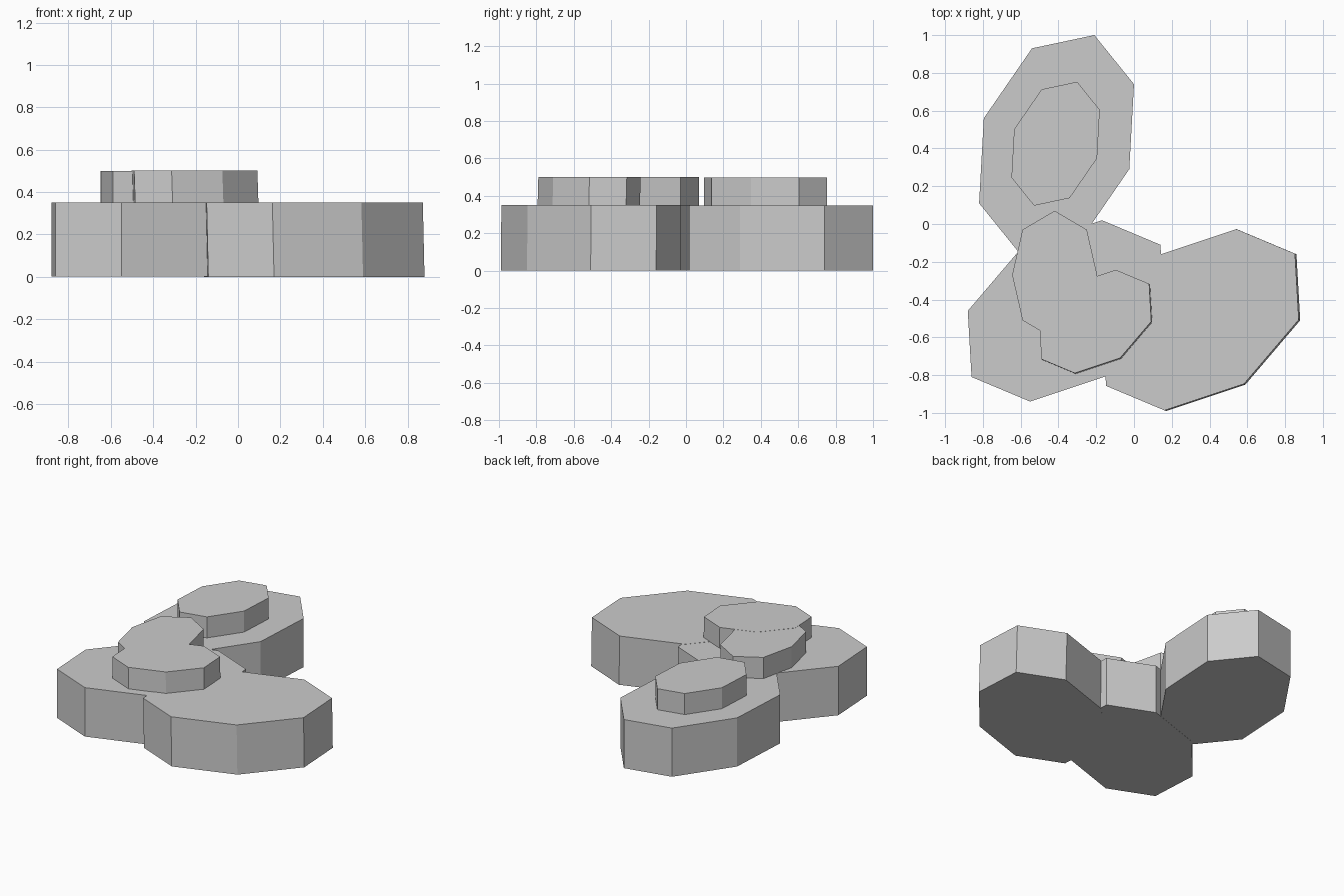
import bpy, bmesh

if "Cube" in bpy.data.objects:
    bpy.data.objects.remove(bpy.data.objects["Cube"])

# Half outlines of the octagons; the other half is the point reflection
LONG = [(-0.13, 0.505), (0.20, 0.575), (0.41, 0.315), (0.385, -0.135)]
WIDE = [(0.19, 0.48), (0.50, 0.35), (0.52, 0.00), (0.23, -0.34)]
UPRIGHT = [(0.0, 0.34), (0.17, 0.24), (0.225, 0.0), (0.17, -0.24)]


def slab(name, half, centre, z0, z1, scale=1.0, lean=(0, 0)):
    """Octagonal stone slab with a flat top, optionally leaning slightly."""
    pts = half + [(-x, -y) for x, y in half]
    bm = bmesh.new()
    rings = []
    for z, k in ((z0, 0), (z1, 1)):
        rings.append([bm.verts.new((centre[0] + x * scale + lean[0] * k,
                                    centre[1] + y * scale + lean[1] * k, z))
                      for x, y in pts])
    low, top = rings
    bm.faces.new(low)
    bm.faces.new(top)
    n = len(pts)
    for i in range(n):
        j = (i + 1) % n
        bm.faces.new((low[i], low[j], top[j], top[i]))
    bmesh.ops.recalc_face_normals(bm, faces=bm.faces)
    mesh = bpy.data.meshes.new(name)
    bm.to_mesh(mesh)
    bm.free()
    obj = bpy.data.objects.new(name, mesh)
    bpy.context.collection.objects.link(obj)
    return obj


# Three large base slabs (tiny height steps keep overlapping tops clean)
slab("base_slab_back", LONG, (-0.41, 0.425), 0.002, 0.349)
slab("base_slab_right", WIDE, (0.36, -0.51), 0.0, 0.351, lean=(-0.008, 0.003))
slab("base_slab_left", WIDE, (-0.36, -0.46), 0.001, 0.350)

# Three smaller slabs resting on top
slab("top_slab_back", LONG, (-0.415, 0.425), 0.345, 0.499, 0.57)
slab("top_slab_front", WIDE, (-0.20, -0.52), 0.345, 0.501, 0.57, lean=(-0.005, 0.004))
slab("top_slab_middle", UPRIGHT, (-0.42, -0.27), 0.345, 0.500)
